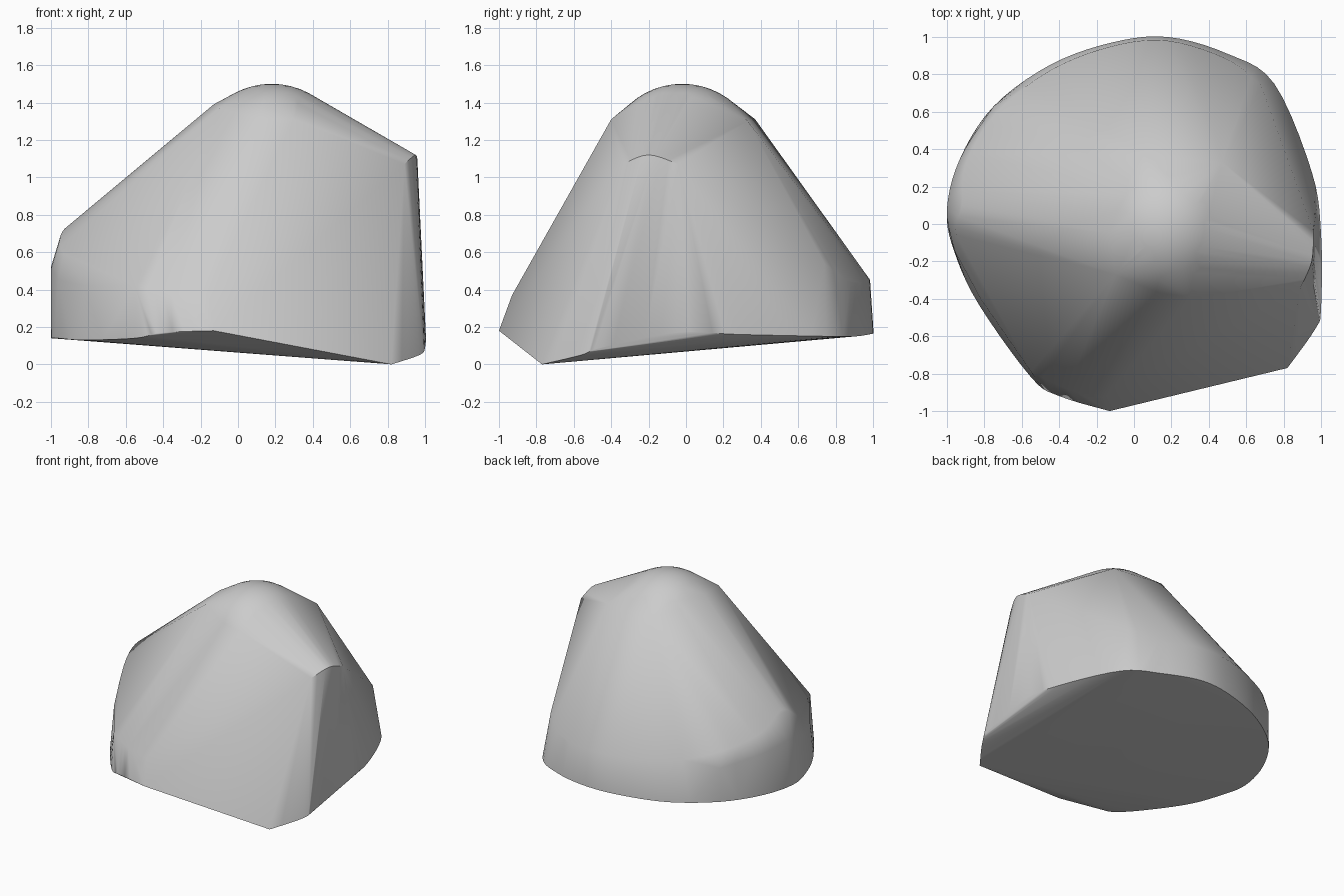
import bpy, bmesh, math
from mathutils import Vector

cube = bpy.data.objects.get("Cube")
if cube:
    bpy.data.objects.remove(cube, do_unlink=True)


def smooth_path(points, steps=5):
    """Rounded open curve through the given points."""
    pts = [Vector(p) for p in points]
    pts = [pts[0]] + pts + [pts[-1]]
    result = []
    for a, b, c, d in zip(pts, pts[1:], pts[2:], pts[3:]):
        for i in range(steps):
            t = i / steps
            result.append(b + (c - a) * (t / 2)
                          + (a * 2 - b * 5 + c * 4 - d) * (t * t / 2)
                          + (b * 3 - a - c * 3 + d) * (t ** 3 / 2))
    return result + [pts[-1]]


def dome_cap(centre, radius, spread, rings=8, segments=36):
    """Rounded summit as rings of a sphere cap."""
    centre = Vector(centre)
    cap = [centre + Vector((0, 0, radius))]
    for r in range(1, rings + 1):
        lat = spread * r / rings
        for s in range(segments):
            lon = math.tau * s / segments
            cap.append(centre + radius * Vector((math.sin(lat) * math.cos(lon),
                                                 math.sin(lat) * math.sin(lon),
                                                 math.cos(lat))))
    return cap


# Lower rim, from the low front corner round the back to the front edge
rim = smooth_path([
    (.82, -.77, 0), (.97, -.56, .05), (1, -.45, .09), (1, -.05, .17),
    (.95, .28, .16), (.75, .75, .15), (.5, .91, .15), (.18, 1, .165),
    (-.12, .97, .16), (-.45, .85, .15), (-.75, .63, .15), (-.93, .35, .145),
    (-1, .07, .14), (-.96, -.15, .14), (-.83, -.43, .13), (-.55, -.82, .14),
    (-.4, -.92, .17), (-.13, -1, .18)])

# Shoulder along the back and round the left end
shoulder = smooth_path([
    (.68, .74, .54), (.5, .88, .44), (.18, .98, .45), (-.12, .95, .46),
    (-.45, .82, .47), (-.74, .59, .54), (-.9, .32, .63),
    (-.92, .1, .73), (-.95, -.06, .63), (-.82, -.4, .42)])

# Widest line of the left end
side_bulge = smooth_path([
    (-.75, .63, .42), (-.93, .35, .48), (-1, .08, .52), (-.96, -.14, .45)])

# Front slope foot, side crest and the loose corners
front_foot = smooth_path([(-.55, -.79, .42), (-.36, -.88, .38), (-.16, -.93, .37)])
crest = smooth_path([(.89, -.34, 1.07), (.95, -.2, 1.12), (.96, -.04, 1.07)])
corners = [Vector(p) for p in (
    (.3, -.4, 1.31), (-.1, -.27, 1.37), (-.13, -.05, 1.39), (.47, .33, 1.3),
    (.05, .37, 1.31), (.95, .15, .42))]

summit = dome_cap((.18, -.02, 1.08), .42, math.radians(56))

# Wrap the outlines into one solid
bm = bmesh.new()
for p in rim + shoulder + side_bulge + front_foot + crest + corners + summit:
    bm.verts.new(p)
hull = bmesh.ops.convex_hull(bm, input=bm.verts)
unused = {e for e in hull["geom_interior"] + hull["geom_unused"]
          if isinstance(e, bmesh.types.BMVert)}
bmesh.ops.delete(bm, geom=list(unused), context='VERTS')
bmesh.ops.remove_doubles(bm, verts=bm.verts, dist=.004)
bmesh.ops.recalc_face_normals(bm, faces=bm.faces)

mesh = bpy.data.meshes.new("boulder")
bm.to_mesh(mesh)
bm.free()
boulder = bpy.data.objects.new("boulder", mesh)
bpy.context.collection.objects.link(boulder)

# Plain stone colour
stone = bpy.data.materials.new("stone_grey")
stone.use_nodes = True
colour = (.6, .6, .6, 1)
stone.diffuse_color = colour
stone.node_tree.nodes["Principled BSDF"].inputs["Base Color"].default_value = colour
mesh.materials.append(stone)

bpy.context.view_layer.objects.active = boulder
boulder.select_set(True)
bpy.ops.object.shade_smooth_by_angle(angle=math.radians(35))
